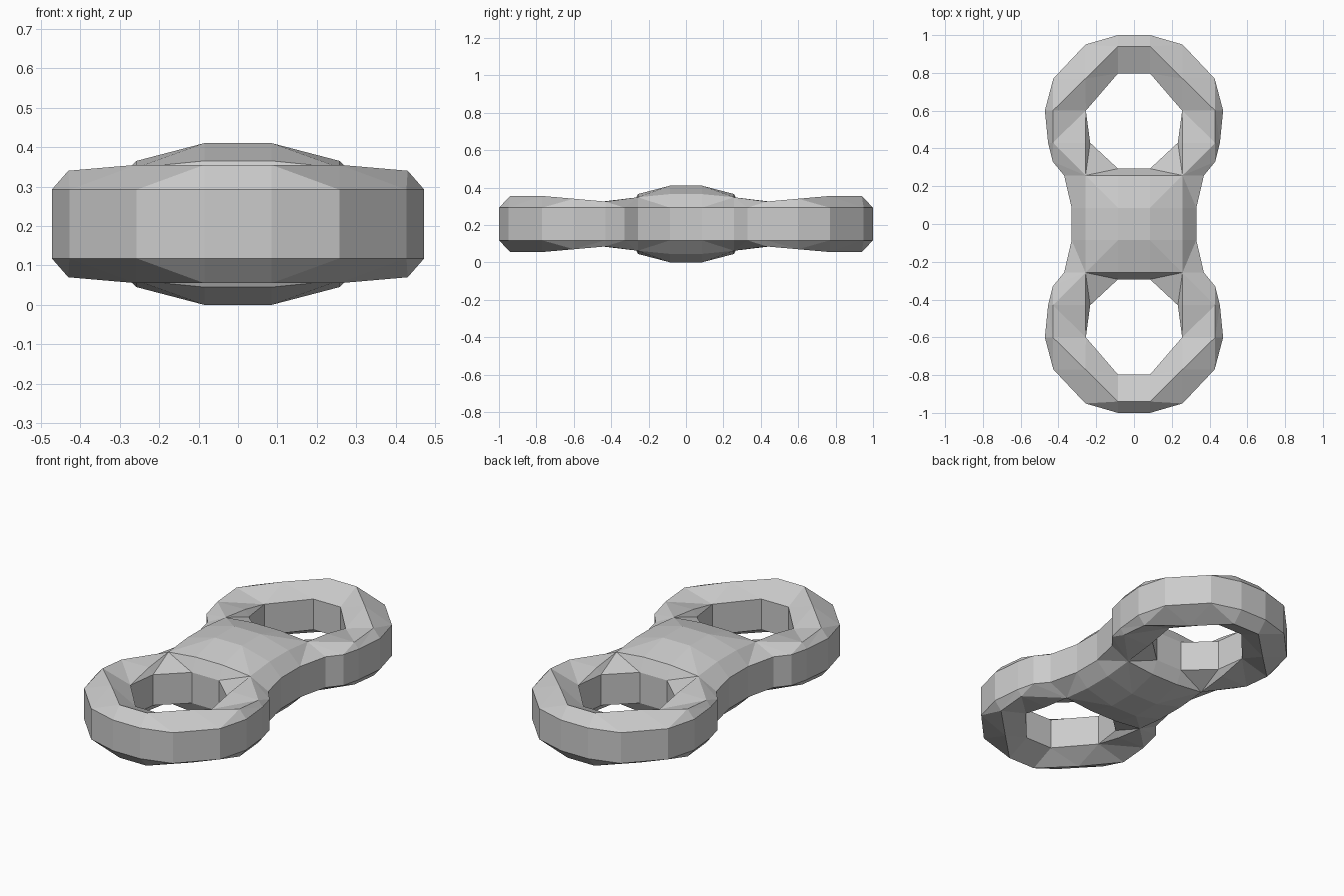
import bpy
import bmesh
from mathutils import Vector

cube = bpy.data.objects.get("Cube")
if cube:
    bpy.data.objects.remove(cube, do_unlink=True)

grey = bpy.data.materials.new("plain grey")
grey.use_nodes = True
colour = (0.6, 0.6, 0.6, 1)
grey.diffuse_color = colour
grey.node_tree.nodes["Principled BSDF"].inputs["Base Color"].default_value = colour

MID = 0.205    # height of the symmetry plane
RIM = 0.087    # half height of the upright walls
STEP = 0.085   # half width of the flat central strips

bm = bmesh.new()


def rim_points(points):
    return [bm.verts.new((x, y, RIM)) for x, y in points]


def strip(*chain):
    """Fill a zigzag of points with triangles; a repeated point turns the strip."""
    for corners in zip(chain, chain[1:], chain[2:]):
        if len(set(corners)) == 3:
            bm.faces.new(corners)


# One upper quarter: outer rim, hole rim and crown points
outer = rim_points([(STEP, 1.0), (0.257, 0.95), (0.427, 0.77), (0.472, 0.6),
                    (0.455, 0.43), (0.43, 0.33), (0.37, 0.257), (0.33, STEP)])
hole = rim_points([(STEP, 0.797), (0.255, 0.6), (0.232, 0.43), (STEP, 0.293)])
tip = bm.verts.new((STEP, 0.94, 0.15))
bend = bm.verts.new((0.257, 0.77, 0.15))
side = bm.verts.new((0.43, 0.6, 0.135))
low = bm.verts.new((0.43, 0.43, 0.12))
neck = bm.verts.new((0.257, 0.43, 0.122))
waist = bm.verts.new((0.257, 0.257, 0.143))
fork = bm.verts.new((STEP, 0.257, 0.16))
flank = bm.verts.new((0.257, STEP, 0.16))
centre = bm.verts.new((STEP, STEP, 0.205))

# Outer slope, inner slope and raised middle
strip(outer[0], tip, outer[1], bend, outer[2], side, outer[3], side, outer[4],
      low, outer[5], waist, outer[6], waist, outer[7], flank)
strip(tip, hole[0], bend, hole[1], side, hole[1], low)
strip(hole[1], low, neck)
strip(low, neck, waist)
strip(hole[1], neck, hole[2], waist, hole[3])
strip(flank, centre, waist, fork, hole[3])


def extend_to_plane(axis, level):
    """Extrude the open edges at one level straight to the symmetry plane."""
    edges = [e for e in bm.edges if e.is_boundary
             and all(abs(v.co[axis] - level) < 1e-4 for v in e.verts)]
    made = bmesh.ops.extrude_edge_only(bm, edges=edges)["geom"]
    for v in made:
        if isinstance(v, bmesh.types.BMVert):
            v.co[axis] = 0


extend_to_plane(2, RIM)
extend_to_plane(0, STEP)
extend_to_plane(1, STEP)

# Mirror the quarter across all three planes
for axis in range(3):
    copy = bmesh.ops.duplicate(bm, geom=bm.verts[:] + bm.edges[:] + bm.faces[:])
    flip = Vector((1, 1, 1))
    flip[axis] = -1
    bmesh.ops.scale(bm, vec=flip, verts=[
        v for v in copy["geom"] if isinstance(v, bmesh.types.BMVert)])
    bmesh.ops.remove_doubles(bm, verts=bm.verts[:], dist=1e-4)

# Clean the flat seams
bmesh.ops.recalc_face_normals(bm, faces=bm.faces[:])
bmesh.ops.dissolve_limit(bm, angle_limit=0.01, verts=bm.verts[:], edges=bm.edges[:])

mesh = bpy.data.meshes.new("double_ring")
bm.to_mesh(mesh)
bm.free()
mesh.materials.append(grey)
ring = bpy.data.objects.new("double_ring", mesh)
ring.location.z = MID
bpy.context.collection.objects.link(ring)
